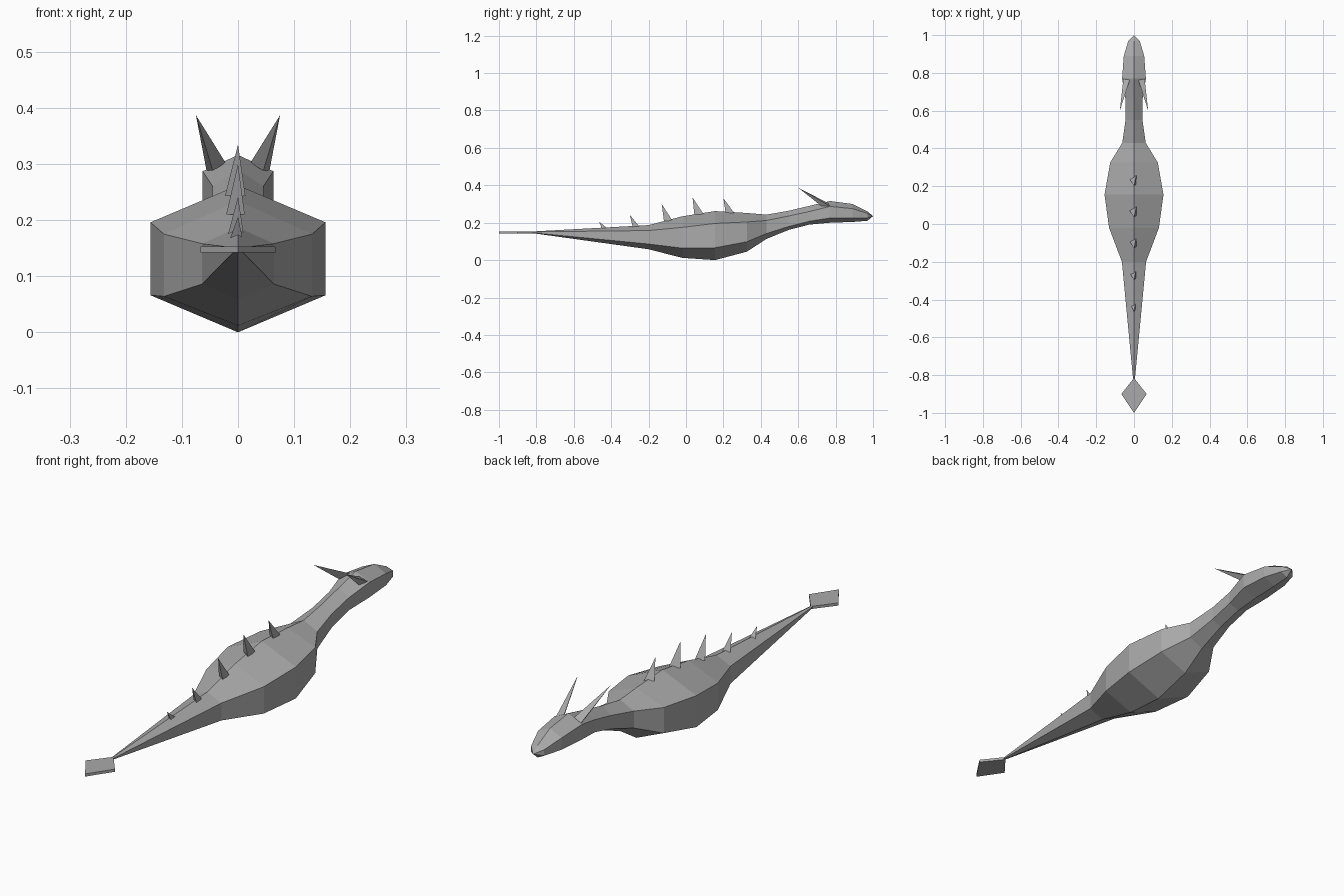
import bpy, bmesh
from mathutils import Vector

cube = bpy.data.objects.get("Cube")
if cube:
    bpy.data.objects.remove(cube, do_unlink=True)

grey = bpy.data.materials.new("stone grey")
grey.use_nodes = True
color = (0.4, 0.4, 0.4, 1)
grey.diffuse_color = color
grey.node_tree.nodes["Principled BSDF"].inputs["Base Color"].default_value = color


def finish(name, bm):
    bmesh.ops.recalc_face_normals(bm, faces=bm.faces[:])
    mesh = bpy.data.meshes.new(name)
    bm.to_mesh(mesh)
    bm.free()
    mesh.materials.append(grey)
    obj = bpy.data.objects.new(name, mesh)
    bpy.context.collection.objects.link(obj)
    return obj


def loft(name, rings, tip=None):
    """Join rings of points; close the end with a tip point or a flat face."""
    bm = bmesh.new()
    loops = [[bm.verts.new(p) for p in ring] for ring in rings]
    n = len(loops[0])
    for a, b in zip(loops, loops[1:]):
        for i in range(n):
            j = (i + 1) % n
            bm.faces.new((a[i], a[j], b[j], b[i]))
    bm.faces.new(loops[0])
    if tip is None:
        bm.faces.new(loops[-1])
    else:
        t = bm.verts.new(tip)
        for i in range(n):
            bm.faces.new((loops[-1][i], loops[-1][(i + 1) % n], t))
    return finish(name, bm)


# Body: y, half width, ridge, upper side, lower side, keel
sections = [
    (-0.82, 0.005, 0.153, 0.151, 0.146, 0.144),
    (-0.20, 0.064, 0.187, 0.158, 0.086, 0.058),
    (-0.02, 0.132, 0.234, 0.175, 0.064, 0.012),
    (0.155, 0.156, 0.262, 0.196, 0.066, 0.0),
    (0.325, 0.126, 0.252, 0.204, 0.098, 0.045),
    (0.43, 0.062, 0.243, 0.212, 0.142, 0.113),
    (0.55, 0.045, 0.264, 0.236, 0.18, 0.162),
    (0.66, 0.045, 0.29, 0.26, 0.208, 0.19),
    (0.77, 0.063, 0.316, 0.287, 0.225, 0.2),
    (0.89, 0.054, 0.3, 0.275, 0.226, 0.204),
    (0.97, 0.03, 0.26, 0.25, 0.225, 0.21),
]
loft("body", [[(0, y, top), (w, y, up), (w, y, low), (0, y, keel),
               (-w, y, low), (-w, y, up)]
              for y, w, top, up, low, keel in sections], tip=(0, 1, 0.235))

# Diamond plate on the end of the tail
loft("tail_blade", [[(0, -0.815, z), (0.067, -0.9, z), (0, -1, z), (-0.067, -0.9, z)]
                    for z in (0.142, 0.153)])

# Back spikes: base y, base z, tip height, size
spikes = [(0.235, 0.252, 0.33, 1.0), (0.07, 0.243, 0.335, 1.1),
          (-0.095, 0.21, 0.3, 1.0), (-0.265, 0.174, 0.242, 0.85),
          (-0.43, 0.163, 0.206, 0.75)]
for i, (y, z, top, s) in enumerate(spikes):
    base = [(-0.021 * s, y, z), (0.012 * s, y - 0.023 * s, z), (0.012 * s, y + 0.023 * s, z)]
    loft(f"back_spike_{i + 1}", [base], tip=(0, y - 0.035, top))

# Swept-back horns
for name, side in (("left_horn", 1), ("right_horn", -1)):
    base = [(side * 0.022, 0.765, 0.302), (side * 0.056, 0.77, 0.288),
            (side * 0.045, 0.725, 0.288)]
    loft(name, [base], tip=(side * 0.075, 0.6, 0.387))
